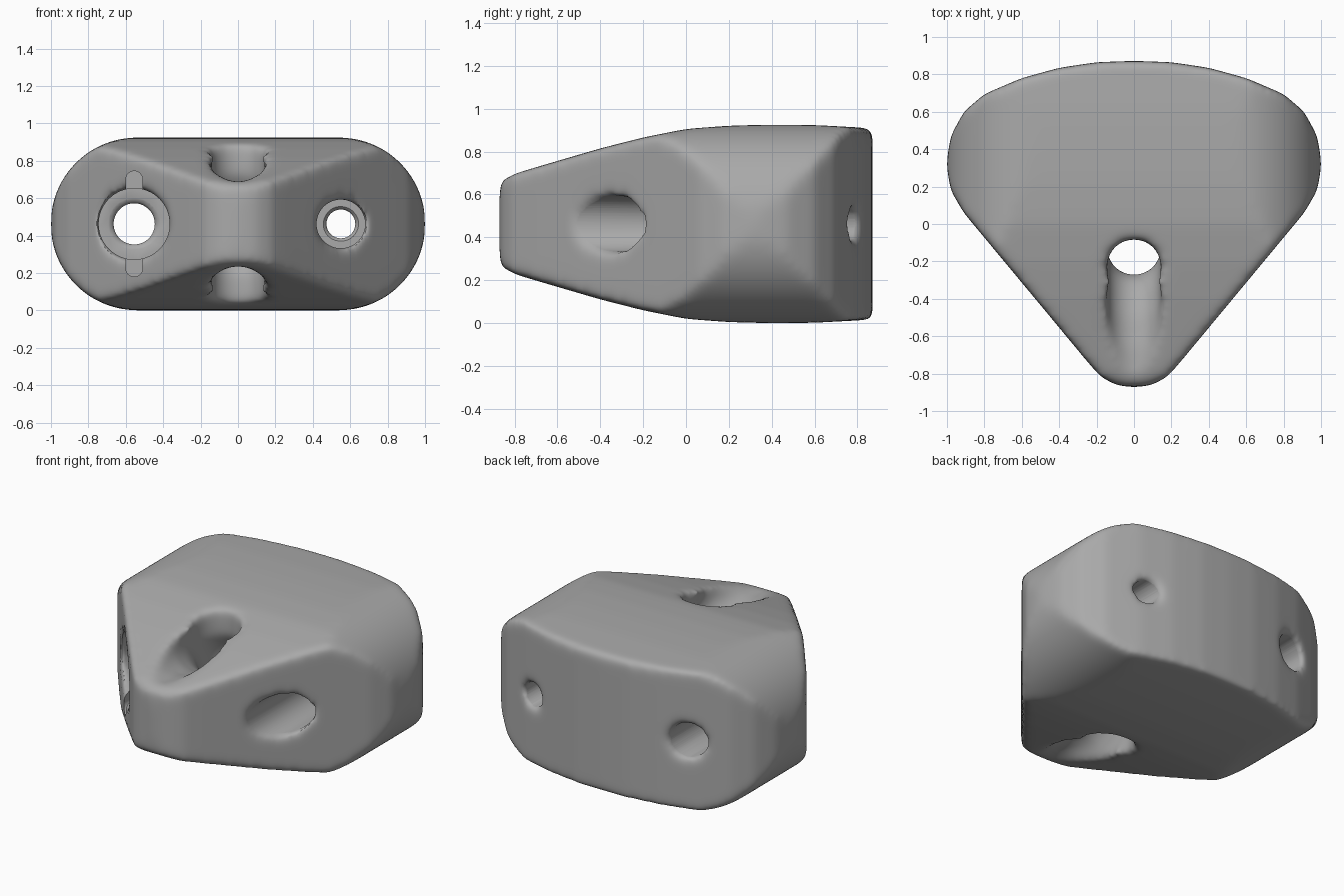
import bpy
import math
from mathutils import Vector

cube = bpy.data.objects.get("Cube")
if cube:
    bpy.data.objects.remove(cube, do_unlink=True)

MID = 0.4625          # height of the horizontal symmetry plane
helpers = []


def make(name, verts, faces):
    mesh = bpy.data.meshes.new(name)
    mesh.from_pydata(verts, [], faces)
    obj = bpy.data.objects.new(name, mesh)
    bpy.context.collection.objects.link(obj)
    bpy.context.view_layer.objects.active = obj
    bpy.ops.object.select_all(action='DESELECT')
    obj.select_set(True)
    bpy.ops.object.mode_set(mode='EDIT')
    bpy.ops.mesh.select_all(action='SELECT')
    bpy.ops.mesh.normals_make_consistent(inside=False)
    bpy.ops.object.mode_set(mode='OBJECT')
    return obj


def loft(name, rings):
    """Closed solid through a list of equal-length rings."""
    n = len(rings[0])
    verts = [p for ring in rings for p in ring]
    faces = [tuple(range(n)), tuple(range(len(verts) - n, len(verts)))]
    for r in range(len(rings) - 1):
        for i in range(n):
            j = (i + 1) % n
            faces.append((r * n + i, r * n + j, r * n + n + j, r * n + n + i))
    return make(name, verts, faces)


def prism(name, outline, place, low, high):
    return loft(name, [[place(a, b, t) for a, b in outline] for t in (low, high)])


def along_x(a, b, t): return (t, a, b)
def along_y(a, b, t): return (a, t, b)
def along_z(a, b, t): return (a, b, t)


def arc(cx, cy, r, start, end, n):
    angles = [math.radians(start + (end - start) * i / n) for i in range(n + 1)]
    return [(cx + r * math.cos(t), cy + r * math.sin(t)) for t in angles]


def circle(cx, cy, r):
    return arc(cx, cy, r, 0, 360, 64)[:-1]


def boolean(target, cutter, operation):
    mod = target.modifiers.new(cutter.name, 'BOOLEAN')
    mod.operation = operation
    mod.object = cutter
    mod.solver = 'EXACT'
    cutter.hide_render = True
    helpers.append(cutter)


def bake(obj):
    bpy.ops.object.select_all(action='DESELECT')
    obj.select_set(True)
    bpy.context.view_layer.objects.active = obj
    bpy.ops.object.convert(target='MESH')


# Body: fan-shaped plan, stadium-shaped front, tapered side
fan = [(0, .872), (.2, .865), (.4, .835), (.6, .78), (.8, .695), (.91, .6),
       (.98, .47), (1.004, .32), (.98, .18), (.91, .06), (.25, -.735),
       (.18, -.815), (.1, -.86), (0, -.875)]
fan += [(-x, y) for x, y in fan[-2:0:-1]]
body = prism("climbing_hold", fan, along_z, -.2, 1.2)

stadium = arc(.54, MID, .4625, -90, 90, 32) + arc(-.54, MID, .4625, 90, 270, 32)
boolean(body, prism("front_outline", stadium, along_y, -1.2, 1.2), 'INTERSECT')

taper = [(-.873, .1), (-.865, .2), (-.8, .235), (-.4, .352), (-.2, .403),
         (0, .443), (.2, .458), (.4, .463), (.6, .461), (.9, .445)]
side = [(y, MID + h) for y, h in taper] + [(y, MID - h) for y, h in reversed(taper)]
boolean(body, prism("side_outline", side, along_x, -1.2, 1.2), 'INTERSECT')

# Curved cord channel, swept from the top of the nose to the bottom
R = .145
upper = [(-.125, 0), (-.14, .09), (-.2, .19), (-.3, .27), (-.45, .33),
         (-.65, .365), (-1, .38)]
path = [(y, -h) for y, h in reversed(upper[1:])] + upper
rings = []
for i, (y, h) in enumerate(path):
    a, b = path[max(i - 1, 0)], path[min(i + 1, len(path) - 1)]
    d = Vector((0, b[0] - a[0], b[1] - a[1])).normalized()
    up = Vector((0, -d.z, d.y))
    rings.append([tuple(Vector((u, y, MID + h)) + up * v) for u, v in circle(0, 0, R)])
boolean(body, loft("cord_channel", rings), 'DIFFERENCE')
for name, low, high in (("top_mouth", MID + .17, 1.2), ("bottom_mouth", -.3, MID - .17)):
    boolean(body, prism(name, circle(0, -.225, R), along_z, low, high), 'DIFFERENCE')

# Bolt holes: x, through radius, counterbore radius
bolts = {"right": (-.555, .11, .19), "left": (.55, .077, .13)}


def cut_bolts(stage):
    for label, (x, small, wide) in bolts.items():
        for part, r, y0, y1 in (("bore", small, -1.2, 1.2), ("recess", wide, -1.2, .08)):
            cutter = prism(f"{label}_{part}_{stage}", circle(x, MID, r), along_y, y0, y1)
            boolean(body, cutter, 'DIFFERENCE')


cut_bolts("rough")

# Soften every edge
remesh = body.modifiers.new("Remesh", 'REMESH')
remesh.mode = 'VOXEL'
remesh.voxel_size = .016
smooth = body.modifiers.new("Soften", 'SMOOTH')
smooth.factor = .5
smooth.iterations = 36
bake(body)

# Crisp bores and the locking slot
cut_bolts("crisp")
slot = arc(-.555, .70, .045, 0, 180, 16) + arc(-.555, .225, .045, 180, 360, 16)
boolean(body, prism("locking_slot", slot, along_y, -1.2, -.1), 'DIFFERENCE')
bake(body)
for helper in helpers:
    bpy.data.objects.remove(helper, do_unlink=True)

# Colour
grey = bpy.data.materials.new("matte_grey")
grey.use_nodes = True
colour = (.4, .4, .4, 1)
grey.diffuse_color = colour
grey.node_tree.nodes["Principled BSDF"].inputs["Base Color"].default_value = colour
body.data.materials.clear()
body.data.materials.append(grey)
bpy.ops.object.shade_smooth_by_angle(angle=math.radians(40))
